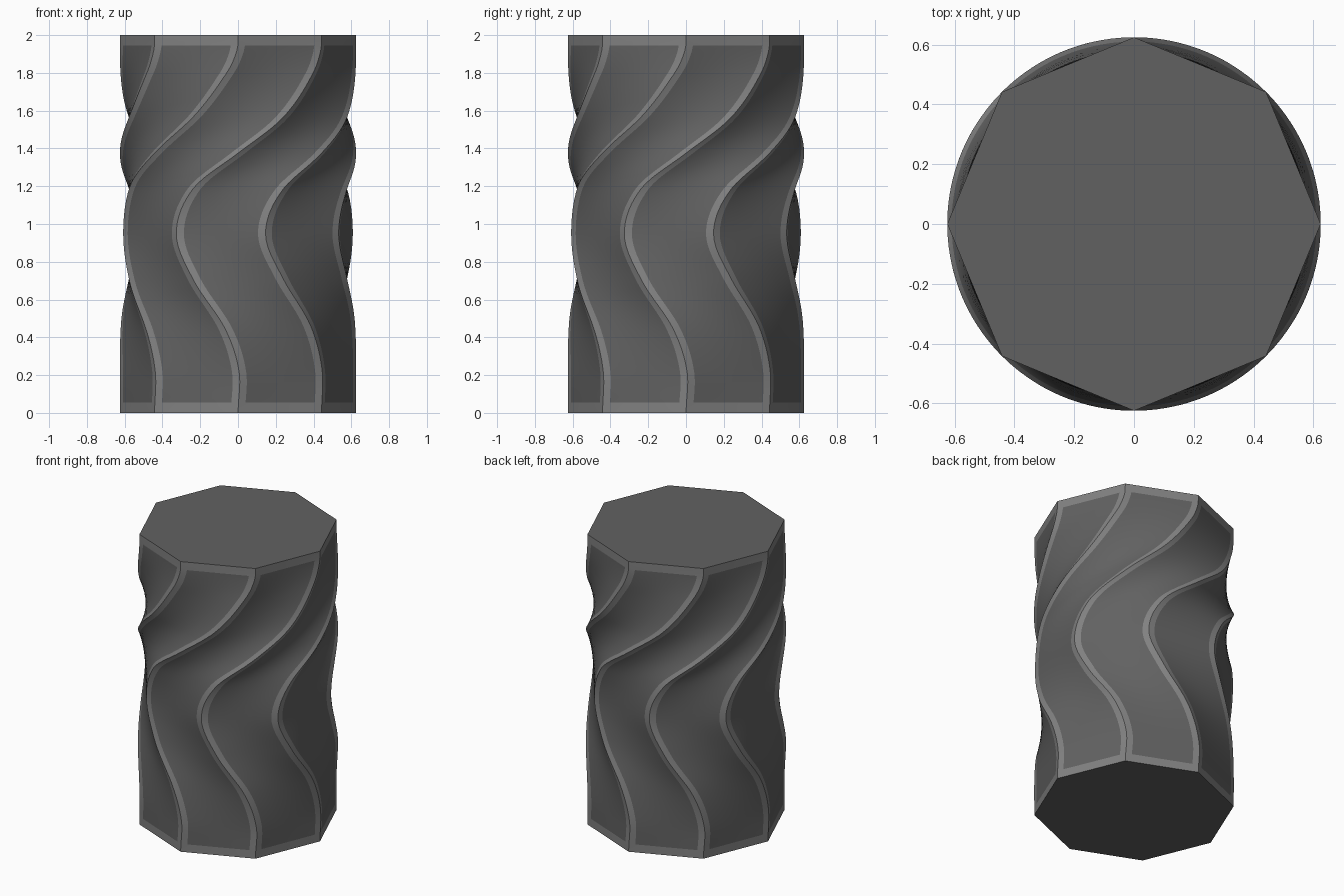
import bpy, bmesh, math

if "Cube" in bpy.data.objects:
    bpy.data.objects.remove(bpy.data.objects["Cube"])

R, SIDES = 0.625, 8
# twist profile: (height, degrees)
KEYS = [(0, 0), (0.22, 0.5), (0.45, -6.5), (0.71, -22.5), (0.95, -31.5),
        (1.185, -22.5), (1.375, 0), (1.565, 22.5), (1.8, 39.5), (1.92, 44.5), (2, 45)]


def slope(i):
    if i in (0, len(KEYS) - 1):
        return 0
    a, b = KEYS[i - 1], KEYS[i + 1]
    return (b[1] - a[1]) / (b[0] - a[0])


def twist(z):
    i = max(k for k in range(len(KEYS) - 1) if KEYS[k][0] <= z + 1e-9)
    (z0, a0), (z1, a1) = KEYS[i], KEYS[i + 1]
    h = z1 - z0
    t = (z - z0) / h
    return math.radians((2*t**3 - 3*t*t + 1) * a0 + (t**3 - 2*t*t + t) * h * slope(i)
                        + (3*t*t - 2*t**3) * a1 + (t**3 - t*t) * h * slope(i + 1))


def grey(name, v):
    m = bpy.data.materials.new(name)
    m.diffuse_color = (v, v, v, 1)
    m.use_nodes = True
    m.node_tree.nodes["Principled BSDF"].inputs["Base Color"].default_value = m.diffuse_color
    return m


# stations around each flat side and up the height; outer strips form the frame
U = [0, 0.085, 0.29, 0.5, 0.71, 0.915]
Z = [0] + [0.055 + 1.89 * i / 70 for i in range(71)] + [2]

bm = bmesh.new()
rings = []
for z in Z:
    ring = []
    for s in range(SIDES):
        a = twist(z) - math.pi / 2 + s * math.tau / SIDES
        b = a + math.tau / SIDES
        for u in U:
            ring.append(bm.verts.new((R * ((1-u) * math.cos(a) + u * math.cos(b)),
                                      R * ((1-u) * math.sin(a) + u * math.sin(b)), z)))
    rings.append(ring)

n = len(rings[0])
for r in range(len(Z) - 1):
    for k in range(n):
        f = bm.faces.new((rings[r][k], rings[r][(k+1) % n],
                          rings[r+1][(k+1) % n], rings[r+1][k]))
        edge = r in (0, len(Z) - 2) or k % len(U) in (0, len(U) - 1)
        f.material_index = 1 if edge else 0

# end caps
bm.faces.new(rings[0][::-1])
bm.faces.new(rings[-1])

me = bpy.data.meshes.new("twisted_column")
bm.to_mesh(me)
bm.free()
me.materials.append(grey("panel_grey", 0.12))
me.materials.append(grey("frame_grey", 0.22))
column = bpy.data.objects.new("twisted_column", me)
bpy.context.collection.objects.link(column)
bpy.context.view_layer.objects.active = column
column.select_set(True)
bpy.ops.object.shade_smooth_by_angle(angle=math.radians(25))
